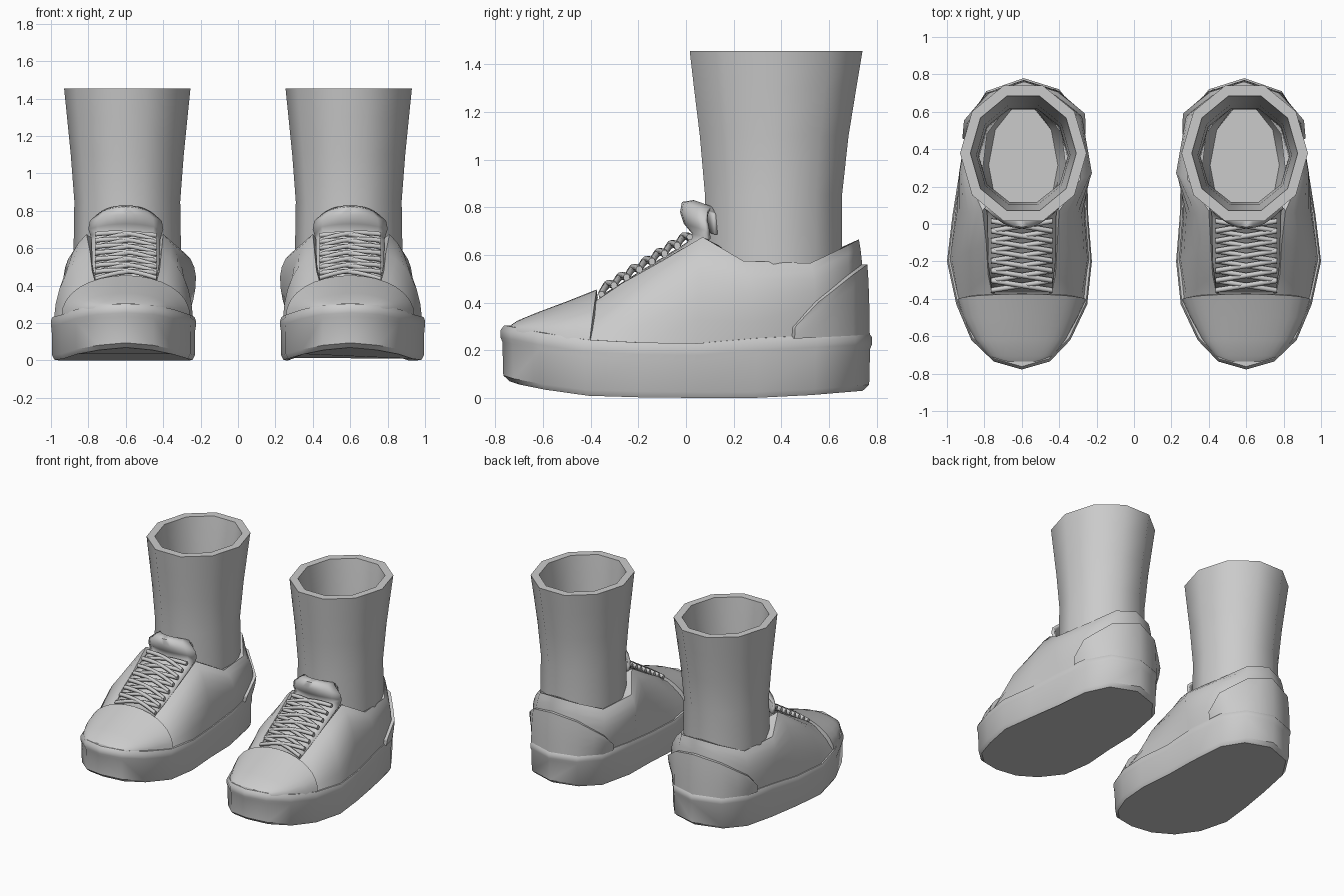
import bpy, bmesh, math
from mathutils import Vector

if "Cube" in bpy.data.objects:
    bpy.data.objects.remove(bpy.data.objects["Cube"])

grey = bpy.data.materials.new("plain_grey")
grey.diffuse_color = (0.6, 0.6, 0.6, 1)
grey.use_nodes = True
grey.node_tree.nodes["Principled BSDF"].inputs["Base Color"].default_value = grey.diffuse_color


def loft(name, rings, closed=True, caps=(False, False), solid=0, angle=45):
    """Skin a list of equal rings, mirrored to make the pair."""
    bm = bmesh.new()
    vs = [[bm.verts.new(p) for p in r] for r in rings]
    n = len(rings[0])
    for a, b in zip(vs, vs[1:]):
        for i in range(n if closed else n - 1):
            j = (i + 1) % n
            bm.faces.new((a[i], a[j], b[j], b[i]))
    if caps[0]:
        bm.faces.new(vs[0][::-1])
    if caps[1]:
        bm.faces.new(vs[-1])
    bmesh.ops.recalc_face_normals(bm, faces=bm.faces)
    me = bpy.data.meshes.new(name)
    bm.to_mesh(me)
    bm.free()
    me.materials.append(grey)
    me.shade_smooth()
    me.set_sharp_from_angle(angle=math.radians(angle))
    ob = bpy.data.objects.new(name, me)
    bpy.context.collection.objects.link(ob)
    if solid:
        m = ob.modifiers.new("thickness", 'SOLIDIFY')
        m.thickness, m.offset = solid, 0
    m = ob.modifiers.new("pair", 'MIRROR')
    m.use_mirror_merge = False
    return ob


def interp(x, pts):
    if x <= pts[0][0]:
        return pts[0][1]
    for (a, u), (b, v) in zip(pts, pts[1:]):
        if x <= b:
            return u + (v - u) * (x - a) / (b - a)
    return pts[-1][1]


def sole_top(y):
    return interp(y, [(-.78, .305), (-.6, .27), (-.4, .24), (0, .225), (.3, .25), (.78, .275)])


def sole_bottom(y):
    return interp(y, [(-.78, .07), (-.7, .045), (-.4, .005), (0, 0), (.4, 0), (.78, .03)])


# Sole outline, with the collar / lace-opening edge point above each one
outline = [(.6, -.778), (.75, -.735), (.87, -.62), (.95, -.43), (1, -.2), (.97, .05),
           (.93, .3), (.89, .55), (.79, .71), (.59, .78), (.40, .72), (.29, .58),
           (.25, .3), (.245, .05), (.225, -.2), (.25, -.43), (.34, -.62), (.45, -.735)]
edge = [(.6, -.40, .40), (.68, -.39, .40), (.76, -.37, .41), (.78, -.27, .48),
        (.79, -.1, .575), (.81, .07, .675), (.885, .24, .575), (.85, .52, .565),
        (.73, .68, .64), (.585, .725, .665), (.44, .68, .64), (.32, .52, .565),
        (.285, .24, .575), (.40, .07, .675), (.41, -.1, .575), (.42, -.27, .48),
        (.44, -.37, .41), (.52, -.39, .40)]


# Platform sole with a bevelled bottom and rounded lip
def sole_ring(s, height):
    ring = []
    for x, y in outline:
        z0, z1 = sole_bottom(y), sole_top(y)
        ring.append((.6 + (x - .6) * s, y * s, height(z0, z1)))
    return ring


loft("sole", [sole_ring(.95, lambda a, b: a),
              sole_ring(.985, lambda a, b: a + .025),
              sole_ring(.99, lambda a, b: b - .07),
              sole_ring(1, lambda a, b: b - .05),
              sole_ring(1, lambda a, b: b - .02),
              sole_ring(.98, lambda a, b: b),
              sole_ring(.91, lambda a, b: b)], caps=(True, True), angle=40)


# Upper: curved wall from the sole to the opening, kept low beneath the toe cap
def wall(i, t, out=0):
    x, y = outline[i]
    toe = i in (0, 1, 2, 3, 15, 16, 17)
    s = .92 if toe and i not in (3, 15) else .96
    b = Vector((.6 + (x - .6) * s, y * s, sole_top(y) - .01))
    e = Vector(edge[i])
    c = b.lerp(e, .3 if toe else .08)
    c.z = b.z + (e.z - b.z) * (.4 if toe else .75)
    d = Vector((b.x - .59, b.y - .3, 0)).normalized()
    c += d * {6: .05, 7: .05, 11: .08, 12: .09}.get(i, 0)
    return b * (1 - t) ** 2 + c * 2 * t * (1 - t) + e * t * t + d * out


def wall_at(f, t, out=0):
    i = int(f)
    return wall(i, t, out).lerp(wall(i + 1, t, out), f - i)


def lining(i):
    x, y, z = edge[i]
    if 5 <= i <= 13:
        return Vector((x, y, z)).lerp(Vector((.59, .37, z)), .25) - Vector((0, 0, .04))
    return Vector((x + (.6 - x) * .1, y, z - .05))


rows = [[wall(i, k / 6) for i in range(18)] for k in range(7)]
loft("upper", rows + [[lining(i) for i in range(18)]], angle=50)

# Heel counter: raised patch wrapped round the back
cols = [6.65, 6.66, 7, 7.4, 8, 8.5, 9, 9.5, 10, 10.6, 11, 11.34, 11.35]
top_t = [(0, .62), (1, .55), (1.7, .42), (2, .36), (2.35, .1)]
patch = []
for f in cols:
    t = interp(abs(f - 9), top_t)
    out = -.005 if f in (cols[0], cols[-1]) else .022
    patch.append([wall_at(f, t * k / 4, out) for k in range(5)] + [wall_at(f, t, -.01)])
loft("heel_counter", patch, closed=False)

# Toe cap: domed arches growing towards the laces, with a folded back rim
stations = [(-.735, .49, .71, .305), (-.705, .43, .78, .325), (-.62, .365, .85, .36),
            (-.5, .30, .915, .405), (-.375, .255, .945, .455), (-.37, .28, .92, .42)]
arches = []
for n, (y, x0, x1, top) in enumerate(stations):
    arch = []
    for k in range(17):
        a = math.pi * k / 16
        s = max(math.sin(a), 0)
        base = sole_top(y) - .012
        arch.append(((x0 + x1) / 2 + (x1 - x0) / 2 * math.cos(a),
                     y - (.03 * (1 - s) if n > 3 else 0),
                     base + (top - base) * s ** .9))
    arches.append(arch)
loft("toe_cap", arches, closed=False)

# Tongue: bowed strip under the laces that flares at the ankle
tongue = []
for y, z, w, bow in [(-.36, .415, .16, 0), (-.2, .515, .18, .01), (.01, .645, .18, .03),
                     (.035, .69, .185, .06), (.0, .735, .195, .09), (-.015, .78, .185, .1),
                     (-.01, .815, .14, .1), (.03, .82, .12, .07), (.07, .79, .14, .05),
                     (.09, .70, .15, .04)]:
    tongue.append([(.6 + w * s / 4, y + bow * (s / 4) ** 2, z - .35 * bow * (s / 4) ** 2)
                   for s in range(-4, 5)])
loft("tongue", tongue, closed=False, solid=.02, angle=70)

# Criss-cross laces
step = .053
for i in range(7):
    for side in (-1, 1):
        rings = []
        for k in range(9):
            u = k / 8
            y = -.355 + step * (i + u)
            lift = .022 * math.sin(math.pi * u) + (.006 if side > 0 else 0)
            z = .432 + (y + .36) * .63 + lift
            rings.append([(.6 + side * .165 * (2 * u - 1),
                           y + .014 * math.cos(a * math.pi / 3),
                           z + .014 * math.sin(a * math.pi / 3)) for a in range(6)])
        loft(f"lace_{i}_{'a' if side > 0 else 'b'}", rings, caps=(True, True), angle=70)

# Ankle sock: hollow ten-sided tube with a flat rim and inner floor
profile = [(.3, .27, .29, .37), (.6, .287, .302, .367), (.85, .283, .302, .367),
           (1.1, .302, .328, .37), (1.3, .322, .358, .374), (1.455, .338, .381, .378),
           (1.455, .283, .322, .378), (1.1, .25, .28, .37), (.85, .24, .262, .367),
           (.5, .235, .265, .36), (.32, .185, .32, .315)]
loft("ankle_sock", [[(.592 + rx * math.cos(math.tau * k / 10),
                      cy + ry * math.sin(math.tau * k / 10), z) for k in range(10)]
                    for z, rx, ry, cy in profile], caps=(True, True))
